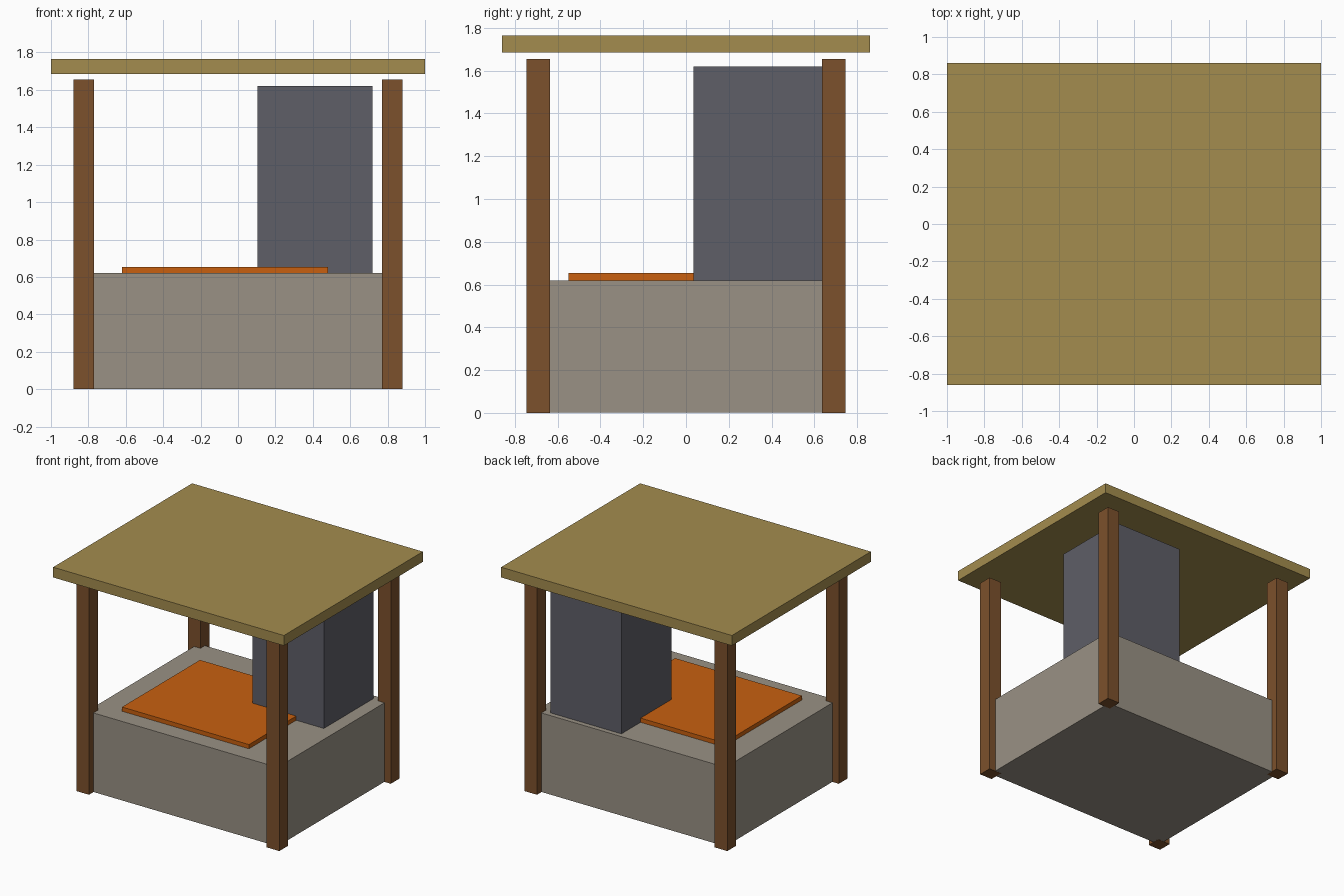
import bpy

cube = bpy.data.objects.get("Cube")
if cube:
    bpy.data.objects.remove(cube, do_unlink=True)


def material(name, rgb):
    mat = bpy.data.materials.new(name)
    mat.use_nodes = True
    color = (*rgb, 1.0)
    mat.diffuse_color = color
    mat.node_tree.nodes["Principled BSDF"].inputs["Base Color"].default_value = color
    return mat


def box(name, low, high, mat):
    """Axis-aligned box between two opposite corners."""
    center = [(a + b) / 2 for a, b in zip(low, high)]
    bpy.ops.mesh.primitive_cube_add(size=1, location=center)
    obj = bpy.context.object
    obj.name = name
    obj.scale = [b - a for a, b in zip(low, high)]
    bpy.ops.object.transform_apply(location=False, rotation=False, scale=True)
    obj.data.materials.append(mat)
    return obj


stone = material("warm grey stone", (0.32, 0.285, 0.232))
wood = material("brown wood", (0.2, 0.082, 0.025))
thatch = material("straw yellow", (0.37, 0.264, 0.077))
slate = material("dark slate", (0.113, 0.113, 0.137))
ember = material("glowing orange", (0.58, 0.118, 0.005))

POST_X, POST_Y, POST_HALF = 0.825, 0.69, 0.055
BASE_TOP = 0.62

# Stone hearth, its corners reaching the post centres
box("hearth_base", (-POST_X, -POST_Y, 0.001), (POST_X, POST_Y, BASE_TOP), stone)

# Bed of coals on the hearth
box("coal_bed", (-0.62, -0.55, BASE_TOP), (0.48, 0.415, 0.653), ember)

# Chimney block at the back
box("chimney", (0.103, 0.035, BASE_TOP), (0.72, 0.652, 1.62), slate)

# Four corner posts
for side, sx in (("right", -1), ("left", 1)):
    for end, sy in (("front", -1), ("back", 1)):
        x, y = sx * POST_X, sy * POST_Y
        box(f"{end}_{side}_post",
            (x - POST_HALF, y - POST_HALF, 0),
            (x + POST_HALF, y + POST_HALF, 1.655), wood)

# Flat roof slab floating just above the posts
box("roof", (-1, -0.86, 1.685), (1, 0.86, 1.765), thatch)
